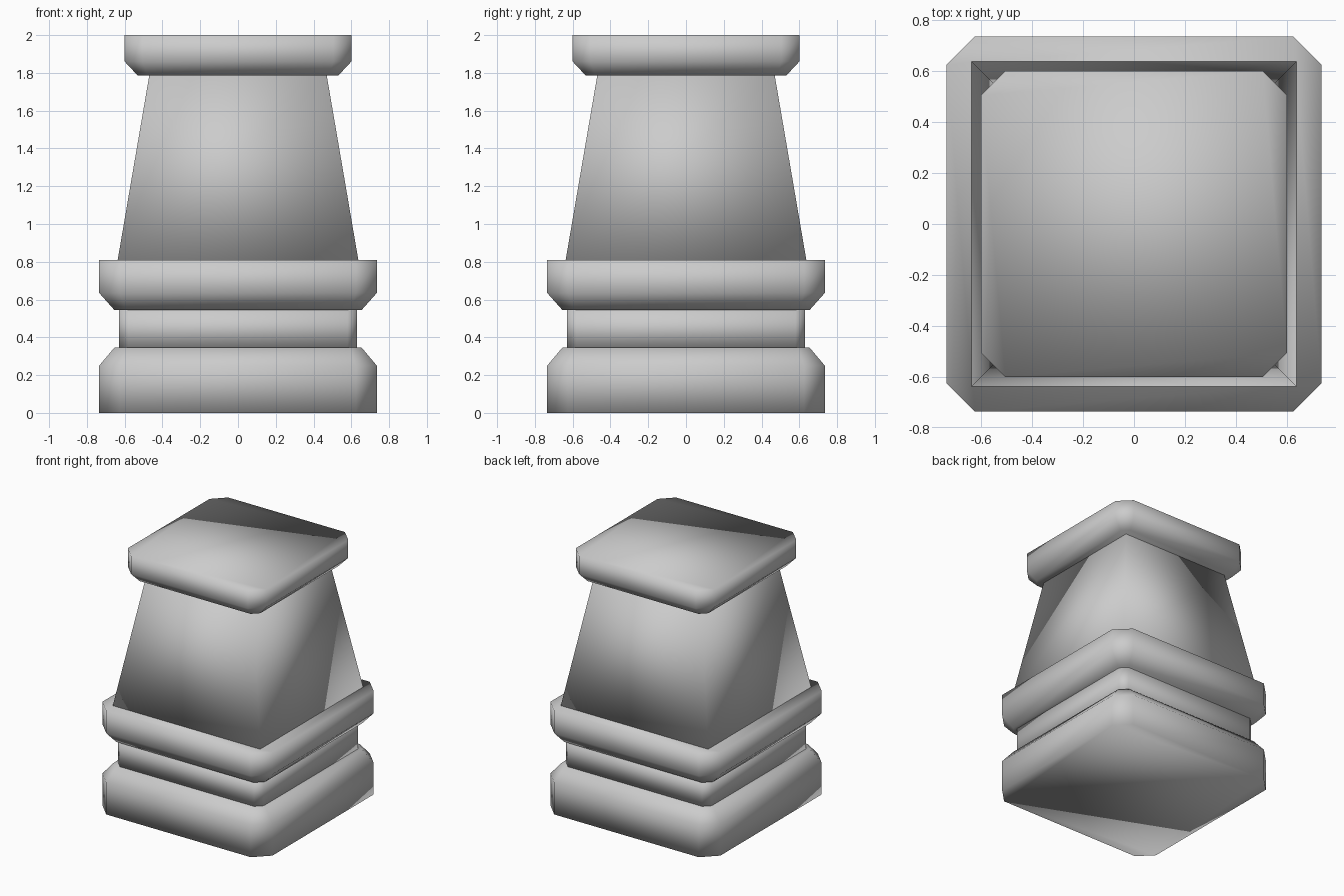
import bpy
import bmesh

if "Cube" in bpy.data.objects:
    bpy.data.objects.remove(bpy.data.objects["Cube"], do_unlink=True)

stone = bpy.data.materials.new("grey_stone")
stone.use_nodes = True
grey = (0.6, 0.6, 0.6, 1)
stone.diffuse_color = grey
stone.node_tree.nodes["Principled BSDF"].inputs["Base Color"].default_value = grey


def ring_points(half, cut):
    """Square outline, with clipped corners when cut is above zero."""
    points = []
    for sx, sy in ((1, -1), (1, 1), (-1, 1), (-1, -1)):
        corner = [(sx * (half - cut), sy * half), (sx * half, sy * (half - cut))]
        if sx != sy:
            points += corner if cut else corner[:1]
        else:
            points += corner[::-1] if cut else corner[:1]
    return points


def stacked_block(name, rings):
    """Loft through (height, half width, corner cut) rings and cap both ends."""
    bm = bmesh.new()
    loops = [[bm.verts.new((x, y, z)) for x, y in ring_points(half, cut)]
             for z, half, cut in rings]
    count = len(loops[0])
    for low, high in zip(loops, loops[1:]):
        for i in range(count):
            j = (i + 1) % count
            bm.faces.new((low[i], low[j], high[j], high[i]))
    bm.faces.new(loops[0][::-1])
    bm.faces.new(loops[-1])
    bmesh.ops.recalc_face_normals(bm, faces=bm.faces)
    for face in bm.faces:
        face.smooth = True
    mesh = bpy.data.meshes.new(name)
    bm.to_mesh(mesh)
    bm.free()
    mesh.materials.append(stone)
    obj = bpy.data.objects.new(name, mesh)
    bpy.context.collection.objects.link(obj)
    return obj


# Plinth with a chamfered upper edge
stacked_block("base", [(0, 0.735, 0.11), (0.25, 0.735, 0.11), (0.345, 0.655, 0.06)])
# Recessed band between plinth and collar
stacked_block("neck", [(0.345, 0.63, 0.05), (0.545, 0.63, 0.05)])
# Collar with a chamfered lower edge
stacked_block("collar", [(0.545, 0.655, 0.06), (0.635, 0.735, 0.11), (0.81, 0.735, 0.11)])
# Tapered square shaft
stacked_block("shaft", [(0.81, 0.637, 0), (1.785, 0.47, 0)])
# Cap with a chamfered lower edge
stacked_block("cap", [(1.785, 0.53, 0.05), (1.86, 0.6, 0.095), (2, 0.6, 0.095)])
